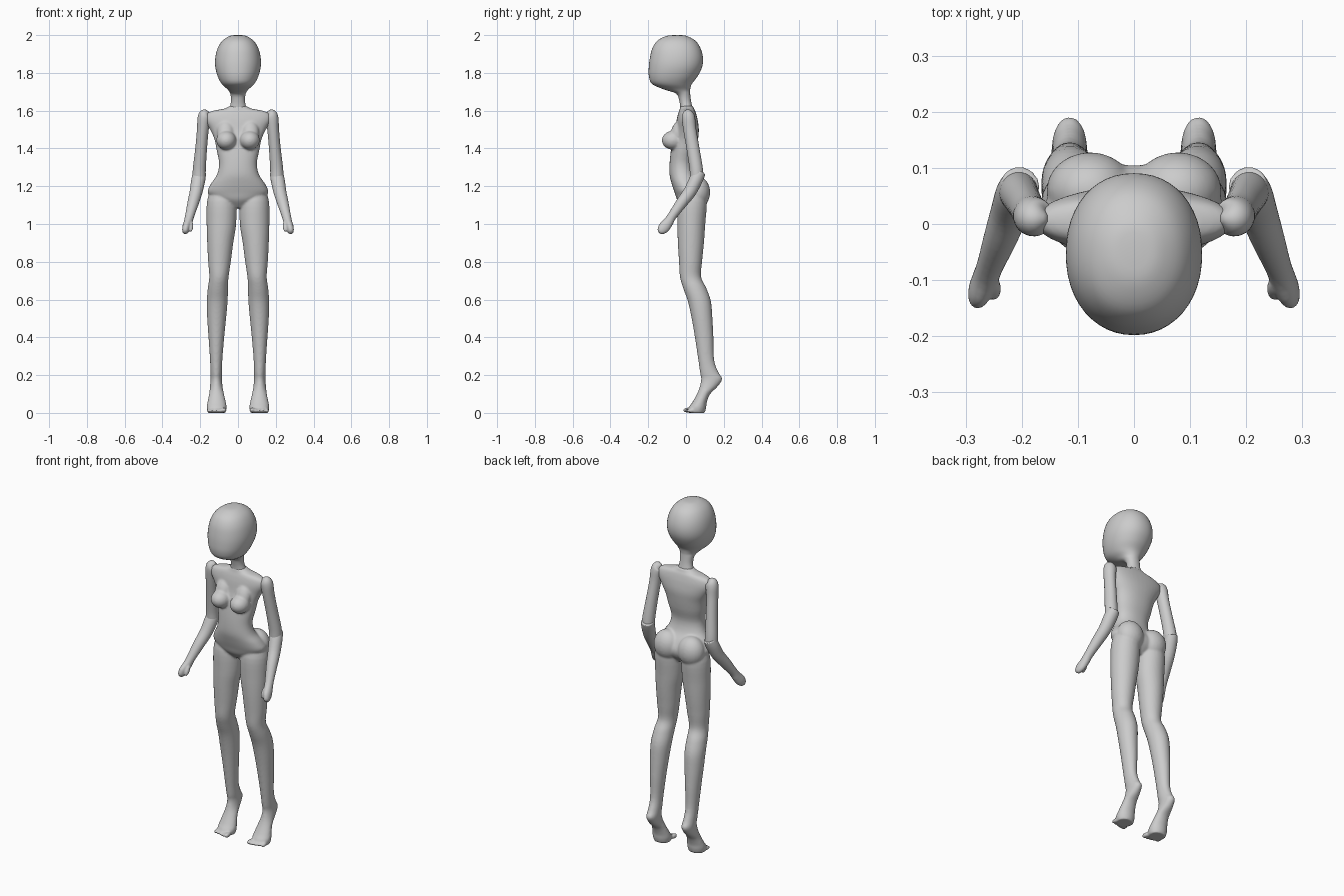
import bpy, bmesh, math
from mathutils import Vector, Matrix


def spline(rows, steps):
    # Catmull-Rom refinement of section rows
    out = []
    for i in range(len(rows) - 1):
        a, b = rows[max(i - 1, 0)], rows[i]
        c, d = rows[i + 1], rows[min(i + 2, len(rows) - 1)]
        for k in range(steps):
            t = k / steps
            out.append([0.5 * (2*q + (r - p)*t + (2*p - 5*q + 4*r - s)*t*t + (3*q - p - 3*r + s)*t**3)
                        for p, q, r, s in zip(a, b, c, d)])
    return out + [list(rows[-1])]


def loft(bm, rows, power=2.0, follow=False, n=40, steps=4):
    # rows: x, y, z of the section centre and its two radii
    rows = spline(rows, steps)
    rings = []
    for i, (x, y, z, ra, rb) in enumerate(rows):
        u, v = Vector((1, 0, 0)), Vector((0, 1, 0))
        if follow:
            t = (Vector(rows[min(i + 1, len(rows) - 1)][:3]) - Vector(rows[max(i - 1, 0)][:3])).normalized()
            u = (u - t * u.dot(t)).normalized()
            v = t.cross(u)
        ring = []
        for k in range(n):
            a = 2 * math.pi * k / n
            c, s = math.cos(a), math.sin(a)
            c = math.copysign(abs(c) ** (2 / power), c)
            s = math.copysign(abs(s) ** (2 / power), s)
            ring.append(bm.verts.new(Vector((x, y, z)) + u * ra * c + v * rb * s))
        rings.append(ring)
    for p, q in zip(rings, rings[1:]):
        for k in range(n):
            bm.faces.new((p[k], p[(k + 1) % n], q[(k + 1) % n], q[k]))
    bm.faces.new(rings[0])
    bm.faces.new(rings[-1])


def boxes(rows):
    # x0, x1, y0, y1, z extents -> centre and radii
    return [((a + b) / 2, (c + d) / 2, z, abs(b - a) / 2, (d - c) / 2) for a, b, c, d, z in rows]


def flip(rows, s):
    return [(r[0] * s,) + tuple(r[1:]) for r in rows]


def ball(bm, c, r, tilt=0):
    m = Matrix.Translation(c) @ Matrix.Rotation(tilt, 4, 'X') @ Matrix.Diagonal((*r, 1))
    bmesh.ops.create_uvsphere(bm, u_segments=24, v_segments=16, radius=1, matrix=m)


def finish(bm, name, voxel=0, smooth=6):
    bmesh.ops.recalc_face_normals(bm, faces=bm.faces)
    me = bpy.data.meshes.new(name)
    bm.to_mesh(me)
    bm.free()
    ob = bpy.data.objects.new(name, me)
    bpy.context.collection.objects.link(ob)
    if voxel:
        m = ob.modifiers.new("blend", 'REMESH')
        m.mode, m.voxel_size, m.use_smooth_shade = 'VOXEL', voxel, True
        m = ob.modifiers.new("soften", 'SMOOTH')
        m.factor, m.iterations = 0.5, smooth
    bpy.ops.object.select_all(action='DESELECT')
    bpy.context.view_layer.objects.active = ob
    ob.select_set(True)
    bpy.ops.object.shade_smooth_by_angle(angle=math.radians(50))
    return ob


# head and neck: half width, front y, back y, z
head = [(.012, -.06, -.03, 2.0), (.045, -.105, .005, 1.995), (.083, -.152, .05, 1.97),
        (.108, -.178, .077, 1.93), (.12, -.191, .09, 1.88), (.12, -.197, .085, 1.83),
        (.107, -.196, .06, 1.78), (.085, -.178, .03, 1.74), (.055, -.115, .022, 1.712),
        (.041, -.052, .022, 1.69), (.037, -.035, .027, 1.65), (.046, -.03, .036, 1.61)]
bm = bmesh.new()
loft(bm, boxes([(-w, w, a, b, z) for w, a, b, z in head]), power=2.15, n=48)
finish(bm, "head_and_neck")

# torso
torso = [(.045, -.03, .038, 1.625), (.075, -.033, .042, 1.61), (.13, -.036, .048, 1.6),
         (.168, -.042, .054, 1.583), (.175, -.05, .062, 1.55), (.148, -.058, .068, 1.5),
         (.125, -.07, .064, 1.45), (.113, -.08, .055, 1.39), (.1, -.087, .04, 1.32),
         (.112, -.087, .052, 1.26), (.145, -.075, .085, 1.21), (.16, -.06, .105, 1.165),
         (.115, -.045, .095, 1.125), (.035, -.01, .06, 1.085)]
# leg and foot extents: x0, x1, y0, y1, z
leg = [(.04, .14, -.02, .09, 1.19), (.01, .164, -.045, .11, 1.12), (.01, .166, -.046, .102, 1.0),
       (.025, .163, -.043, .095, .9), (.038, .158, -.037, .085, .8), (.05, .152, -.032, .08, .72),
       (.053, .16, -.015, .108, .66), (.055, .165, .01, .132, .59), (.063, .163, .03, .14, .5),
       (.073, .156, .047, .145, .4), (.083, .148, .065, .149, .28), (.084, .146, .074, .172, .215),
       (.084, .146, .08, .192, .18), (.082, .148, .073, .168, .14), (.074, .153, .058, .128, .1),
       (.064, .162, .033, .11, .055), (.06, .166, .014, .107, .028), (.066, .16, .015, .1, .0)]
bm = bmesh.new()
loft(bm, boxes([(-w, w, a, b, z) for w, a, b, z in torso]), power=2.2)
for s in (1, -1):
    loft(bm, flip(boxes(leg), s))
    ball(bm, (s * .062, -.068, 1.443), (.053, .06, .05))           # breast
    ball(bm, (s * .065, -.045, 1.485), (.046, .036, .07), -.35)    # breast slope
    ball(bm, (s * .078, .06, 1.168), (.078, .068, .085))           # buttock
    for i in range(5):                                             # toes
        r = .014 if i == 0 else .0105
        ball(bm, (s * (.074 + .02 * i), .008 + .004 * i, r + .001), (r, .024, r))
finish(bm, "body", voxel=.006)

# arms: path centre and radii
upper = [(.155, .01, 1.592, .006, .006), (.17, .01, 1.583, .03, .028), (.179, .013, 1.56, .035, .035),
         (.186, .02, 1.5, .031, .034), (.195, .037, 1.4, .031, .034), (.204, .053, 1.3, .034, .035),
         (.206, .057, 1.255, .035, .036)]
fore = [(.202, .07, 1.275, .034, .035), (.21, .053, 1.235, .037, .036), (.222, .02, 1.17, .034, .034),
        (.238, -.025, 1.11, .03, .03), (.256, -.073, 1.043, .024, .024),
        (.264, -.094, 1.01, .023, .027), (.274, -.118, .98, .021, .03),
        (.28, -.135, .96, .015, .02), (.282, -.141, .953, .005, .008)]
for side, s in (("left", 1), ("right", -1)):
    bm = bmesh.new()
    loft(bm, flip(upper, s), follow=True, n=32)
    finish(bm, side + "_upper_arm")
    bm = bmesh.new()
    loft(bm, flip(fore, s), follow=True, n=32)
    ball(bm, (s * .25, -.115, .99), (.013, .014, .034), -.5)       # thumb
    finish(bm, side + "_forearm_and_hand", voxel=.004, smooth=3)
